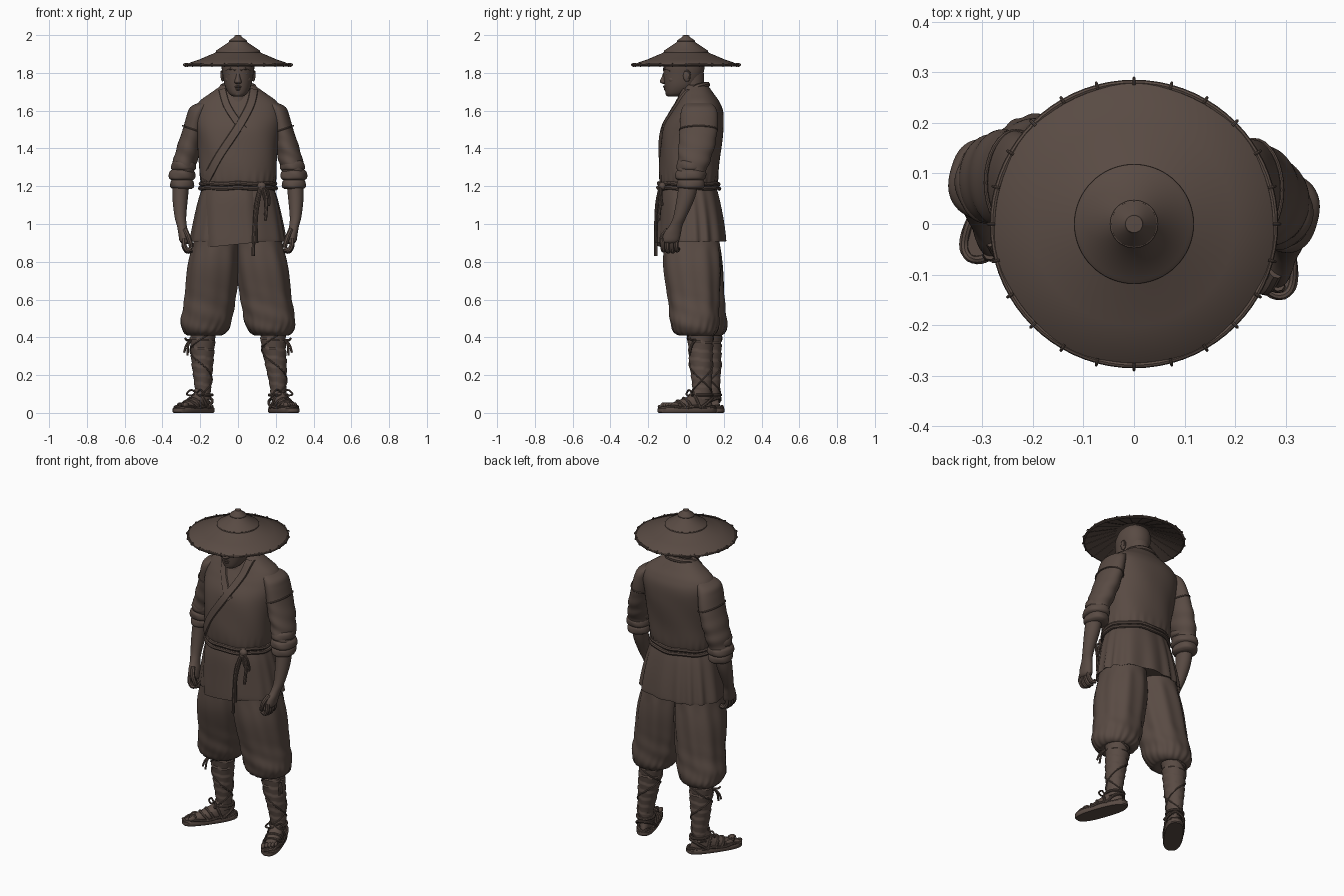
import bpy, bmesh
from math import sin, cos, tau, radians, copysign
from mathutils import Matrix, Vector

if "Cube" in bpy.data.objects:
    bpy.data.objects.remove(bpy.data.objects["Cube"])

brown = bpy.data.materials.new("dark_brown")
brown.use_nodes = True
COLOUR = (0.10, 0.07, 0.057, 1)
brown.diffuse_color = COLOUR
brown.node_tree.nodes["Principled BSDF"].inputs["Base Color"].default_value = COLOUR
made = []


def add(name, mesh, place=None):
    if place:
        mesh.transform(place)
    mesh.materials.clear()
    mesh.materials.append(brown)
    ob = bpy.data.objects.new(name, mesh)
    bpy.context.collection.objects.link(ob)
    made.append(ob)


def spline(keys, steps):
    """Smooth curve through tuples of any length."""
    out = []
    for i in range(len(keys) - 1):
        a, b, c, d = (keys[max(0, min(len(keys) - 1, i + k))] for k in (-1, 0, 1, 2))
        for j in range(steps):
            t = j / steps
            out.append(tuple(q + t * (r - p) / 2 + t * t * (p - 2.5 * q + 2 * r - s / 2)
                             + t ** 3 * (s - p + 3 * (q - r)) / 2
                             for p, q, r, s in zip(a, b, c, d)))
    return out + [tuple(keys[-1])]


def from_rows(name, rows, closed, place=None):
    bm = bmesh.new()
    vs = [[bm.verts.new(p) for p in row] for row in rows]
    n = len(vs[0])
    for lo, hi in zip(vs, vs[1:]):
        for i in range(n if closed else n - 1):
            j = (i + 1) % n
            bm.faces.new((lo[i], lo[j], hi[j], hi[i]))
    if closed:
        bm.faces.new(vs[0])
        bm.faces.new(vs[-1])
    bmesh.ops.recalc_face_normals(bm, faces=bm.faces[:])
    mesh = bpy.data.meshes.new(name)
    bm.to_mesh(mesh)
    bm.free()
    add(name, mesh, place)


def loft(name, keys, steps=5, n=48, power=2, fold=None, place=None):
    """Stack of rings (centre x, centre y, z, half width, half depth)."""
    rows = []
    for cx, cy, z, rx, ry in spline(keys, steps):
        row = []
        for i in range(n):
            a = tau * i / n
            f = 1 + (fold(a, z) if fold else 0)
            c, s = (copysign(abs(v) ** (2 / power), v) for v in (cos(a), sin(a)))
            row.append((cx + rx * c * f, cy + ry * s * f, z))
        rows.append(row)
    from_rows(name, rows, True, place)


def tube(name, points, radius, closed=False, place=None):
    cu = bpy.data.curves.new(name, 'CURVE')
    cu.dimensions, cu.bevel_depth, cu.bevel_resolution = '3D', radius, 2
    cu.use_fill_caps = True
    pts = points if closed else spline(points, 4)
    sp = cu.splines.new('POLY')
    sp.points.add(len(pts) - 1)
    for p, co in zip(sp.points, pts):
        p.co = (*co, 1)
    sp.use_cyclic_u = closed
    tmp = bpy.data.objects.new(name, cu)
    bpy.context.collection.objects.link(tmp)
    mesh = bpy.data.meshes.new_from_object(tmp.evaluated_get(bpy.context.evaluated_depsgraph_get()))
    bpy.data.objects.remove(tmp)
    add(name, mesh, place)


def ball(name, centre, size, place=None):
    bm = bmesh.new()
    bmesh.ops.create_uvsphere(bm, u_segments=16, v_segments=10, radius=1)
    mesh = bpy.data.meshes.new(name)
    bm.to_mesh(mesh)
    bm.free()
    mesh.transform(Matrix.Translation(centre) @ Matrix.Diagonal((*size, 1)))
    add(name, mesh, place)


def loop(rx, ry, cx, cy, z, n=48, wave=0.0):
    return [(cx + rx * cos(tau * i / n), cy + ry * sin(tau * i / n), z + wave * sin(tau * i / n * 7))
            for i in range(n)]


def front(rings, x, z):
    """Front surface depth of a ring stack."""
    cx, cy, _, rx, ry = min(rings, key=lambda r: abs(r[2] - z))
    return cy - ry * max(0, 1 - abs((x - cx) / rx) ** 2.3) ** (1 / 2.3)


def ribbon(name, rings, path, width, lift):
    pts, rows = [Vector(p) for p in spline(path, 6)], []
    for i, p in enumerate(pts):
        t = (pts[min(i + 1, len(pts) - 1)] - pts[max(i - 1, 0)]).normalized()
        row = []
        for k in range(-5, 6):
            q = p + Vector((t.y, -t.x)) * width * k / 5
            row.append((q.x, front(rings, q.x, q.y) + (0.006 if abs(k) == 5 else -lift), q.y))
        rows.append(row)
    from_rows(name, rows, False)


def fade(z, lo, hi):
    return max(0, min(1, (z - lo) / (hi - lo)))


# Straw hat with hollow underside, bands and rim stitches
hat = [(.002, 2), (.017, 1.999), (.02, 1.99), (.044, 1.974), (.047, 1.964), (.11, 1.922), (.117, 1.916),
       (.118, 1.908), (.2, 1.873), (.28, 1.845), (.285, 1.838), (.275, 1.834), (.1, 1.9), (.01, 1.955)]
loft("hat", [(0, 0, z, r, r) for r, z in hat], steps=1, n=72)
tube("hat_rim", loop(.279, .279, 0, 0, 1.842, 72, .002), .006, True)
tube("hat_band", loop(.115, .115, 0, 0, 1.914), .003, True)
tube("hat_top_band", loop(.045, .045, 0, 0, 1.968), .003, True)
for i in range(24):
    turn = Matrix.Rotation(tau * i / 24, 4, 'Z')
    tube("rim_stitch", [(.275, 0, 1.849), (.284, 0, 1.848), (.288, 0, 1.84), (.275, 0, 1.833)], .003, place=turn)
    tube("hat_under_rib", [(.1, 0, 1.9), (.272, 0, 1.835)], .002, place=turn)

# Head, neck and face
loft("head", [(0, -.065, 1.675, .025, .03), (0, -.05, 1.69, .048, .057), (0, -.03, 1.73, .069, .084),
              (0, -.015, 1.79, .081, .104), (0, -.01, 1.84, .087, .108), (0, 0, 1.89, .078, .088),
              (0, 0, 1.92, .045, .05), (0, 0, 1.935, .01, .01)], power=2.2)
loft("neck", [(0, .03, 1.6, .075, .085), (0, .028, 1.68, .062, .068), (0, .03, 1.8, .066, .066)])
loft("nose", [(0, -.105, 1.742, .012, .018), (0, -.112, 1.752, .02, .027), (0, -.11, 1.775, .013, .02),
              (0, -.105, 1.815, .009, .01)], n=16)
tube("upper_lip", [(-.026, -.095, 1.722), (0, -.116, 1.727), (.026, -.095, 1.722)], .006)
tube("lower_lip", [(-.02, -.095, 1.715), (0, -.111, 1.714), (.02, -.095, 1.715)], .007)
ball("chin", (0, -.088, 1.69), (.025, .02, .016))
for s in (-1, 1):
    ball("eye", (s * .036, -.097, 1.796), (.016, .012, .009))
    tube("brow", [(s * .012, -.115, 1.814), (s * .038, -.108, 1.822), (s * .062, -.082, 1.812)], .007)
    ball("cheek", (s * .046, -.072, 1.765), (.022, .022, .02))
    ball("ear", (s * .082, .005, 1.785), (.01, .02, .032))
    tube("ear_edge", [(s * .082, -.008, 1.768), (s * .088, .018, 1.775), (s * .089, .018, 1.805), (s * .083, -.01, 1.81)], .004)

# Wrapped jacket: body, collar, lapels
torso = [(0, .015, 1.18, .18, .14), (0, .015, 1.24, .2, .155), (0, .02, 1.35, .208, .16), (0, .038, 1.5, .222, .16),
         (0, .06, 1.59, .228, .138), (0, .066, 1.645, .208, .112), (0, .061, 1.69, .15, .086), (0, .055, 1.735, .085, .06)]
loft("jacket_body", torso, 7, 96, 2.3,
     lambda a, z: .022 * sin(26 * a) * (1 - fade(z, 1.2, 1.29)) + .009 * sin(5 * a + 22 * z) * (1 - fade(z, 1.5, 1.65)))
body_rings = spline(torso, 20)
ribbon("under_lapel", body_rings, [(-.085, 1.715), (-.06, 1.63), (-.01, 1.55), (.03, 1.5)], .021, .008)
ribbon("over_lapel", body_rings, [(.085, 1.715), (.065, 1.63), (0, 1.51), (-.1, 1.36), (-.17, 1.23)], .024, .013)
tube("collar", [(.086, .015, 1.7), (.083, .06, 1.725), (.05, .1, 1.735), (0, .112, 1.738),
                (-.05, .1, 1.735), (-.083, .06, 1.725), (-.086, .015, 1.7)], .016)

# Jacket skirt with pleats and front flap
skirt = [(0, .015, 1.21, .182, .14), (0, .02, 1.13, .208, .156), (0, .028, 1.02, .232, .168),
         (0, .032, .912, .25, .176), (0, .032, .925, .24, .166)]
loft("jacket_skirt", skirt, 6, 120, 2.3,
     lambda a, z: (.024 if sin(a) > 0 else .008) * sin(15 * a + 2 * sin(3 * a)) * (.4 + fade(1.2 - z, 0, .25)))
ribbon("front_flap", spline(skirt[:4], 20), [(-.045, 1.19), (-.04, 1.05), (-.025, .89)], .135, .013)

# Rope belt with knot and hanging ends
for z, grow in ((1.213, 0), (1.19, .004)):
    tube("belt_rope", loop(.197 + grow, .158 + grow, 0, .014, z, 64, .003), .011, True)
ball("belt_knot", (.125, -.125, 1.2), (.024, .02, .022))
tube("belt_end_long", [(.12, -.135, 1.2), (.095, -.155, 1.1), (.085, -.16, .95), (.08, -.16, .83)], .009)
tube("belt_end_second", [(.125, -.135, 1.2), (.1, -.16, 1.05), (.095, -.158, .9)], .007)
tube("belt_end_short", [(.13, -.13, 1.2), (.15, -.135, 1.13), (.145, -.145, 1.02)], .009)
tube("belt_bow", [(.125, -.135, 1.2), (.16, -.135, 1.17), (.165, -.125, 1.1), (.14, -.14, 1.13), (.125, -.135, 1.2)], .006)


# Arms: sleeve, rolled cuffs, forearm, hand
def arm(s, shift, side):
    def put(keys):
        return [(s * k[0], k[1] + shift * (1 - fade(k[2], 1.25, 1.6)), *k[2:]) for k in keys]
    loft(side + "_sleeve", put([(.165, .066, 1.645, .035, .06), (.2, .068, 1.62, .051, .086),
                                (.217, .07, 1.58, .053, .098), (.235, .07, 1.5, .058, .1), (.265, .06, 1.39, .064, .094),
                                (.288, .045, 1.3, .062, .08), (.298, .037, 1.24, .056, .07)]), 8,
         fold=lambda a, z: .04 * sin(75 * z + 2 * sin(a + 1) + a) * (1 - fade(z, 1.35, 1.5)))
    tube(side + "_sleeve_seam", put([(.235 + .058 * cos(tau * i / 32), .07 + .1 * sin(tau * i / 32),
                                      1.5 + .02 * cos(tau * i / 32)) for i in range(32)]), .004, True)
    for z, r in ((1.305, .062), (1.255, .068), (1.21, .062)):
        c = .296 if z < 1.3 else .288
        loft(side + "_cuff_roll", put([(c, .037, z + .03, r - .012, r), (c, .037, z + .015, r, r + .012),
                                       (c, .036, z - .012, r + .002, r + .012), (c, .036, z - .025, r - .014, r - .004)]),
             fold=lambda a, h: .03 * sin(4 * a + 50 * h))
    loft(side + "_forearm_and_palm", put([(.3, .03, 1.24, .045, .052), (.306, .012, 1.14, .041, .048),
                                          (.305, -.02, 1.04, .031, .035), (.297, -.042, .99, .026, .035),
                                          (.288, -.06, .95, .028, .045), (.282, -.07, .91, .027, .045),
                                          (.278, -.07, .895, .014, .03)]), n=32)
    for i in range(4):
        y, drop = -.108 + .024 * i, .006 * (i in (1, 2))
        tube(side + "_finger", put([(.285, y, .925), (.286, y - .004, .89 - drop), (.27, y, .862 - drop),
                                    (.246, y + .004, .868 - drop)]), .013)
    tube(side + "_thumb", put([(.28, -.085, .97), (.264, -.113, .935), (.252, -.115, .9), (.247, -.108, .88)]), .013)


# Legs: baggy trousers, bound shins, straw sandals
def leg(s, shift, ankle_x, turn, side):
    def put(keys):
        return [(s * k[0], k[1] + shift * (1 - fade(k[2], .45, .85)), *k[2:]) for k in keys]
    loft(side + "_trouser_leg", put([(.105, .03, 1, .115, .135), (.113, .032, .9, .123, .146), (.128, .034, .77, .138, .152),
                                     (.149, .042, .6, .135, .136), (.168, .046, .49, .135, .13),
                                     (.174, .05, .435, .118, .118), (.178, .055, .41, .088, .088),
                                     (.18, .06, .42, .06, .06)]), 7, 96, 2.2,
         lambda a, z: (.028 if sin(a) > 0 else .018) * sin(9 * a + 5 * z) * fade(z, .45, .6) * (1 - fade(z, .85, .92))
         + .024 * sin(19 * a + 8 * sin(9 * z)) * (1 - fade(z, .42, .53))
         + .016 * sin(60 * z + 3 * a) * (1 - fade(z, .55, .7)))
    shin = [(.185, .075, .45, .068, .066), (.188, .077, .36, .065, .066), ((.19 + ankle_x) / 2, .08, .25, .056, .06),
            (ankle_x, .085, .13, .043, .05), (ankle_x, .085, .07, .042, .05)]
    loft(side + "_shin_wrap", put(shin), 14, fold=lambda a, z: .09 * ((z / .047 + a / tau) % 1) - .04)
    rings = spline(put(shin), 8)
    for sign in (-1, 1):
        path = [(r[0] + (r[3] + .002) * cos(sign * .3 * i), r[1] + (r[4] + .002) * sin(sign * .3 * i), r[2])
                for i, r in enumerate(rings)]
        tube(side + "_shin_cord", path, .004)
    for dx, dz in ((.03, -.06), (.012, -.075), (.025, .015)):
        tube(side + "_shin_tie", put([(.25, .05, .385), (.258 + dx / 2, .03, .38 + dz / 3), (.255 + dx, .02, .38 + dz)]), .006)
    # Sandal is built along -y, then turned outwards
    at = Matrix.Translation((s * ankle_x, .087 + shift, 0)) @ Matrix.Rotation(s * radians(turn), 4, 'Z')
    loft(side + "_sandal_sole", [(0, -.086, 0, .051, .157), (0, -.086, .006, .055, .163), (0, -.086, .024, .055, .163),
                                 (0, -.086, .03, .05, .157)], 1, power=2.6, place=at)
    tube(side + "_sandal_braid", loop(.052, .157, 0, -.086, .03, 48, .004), .008, True, at)
    loft(side + "_foot", [(0, -.075, .025, .041, .135), (0, -.068, .045, .042, .122), (0, -.045, .066, .04, .092),
                          (0, -.015, .09, .039, .06), (0, 0, .13, .04, .046)], place=at)
    for i in range(5):
        x = s * (.016 * i - .032)
        ball(side + "_toe", (x, -.202 + .009 * i, .042), (.013 - .001 * i, .024, .014), at)
    for y, h in ((-.14, .064), (-.105, .078), (-.06, .098)):
        tube(side + "_sandal_strap", [(-.053, y + .03, .025), (-.036, y + .01, h * .8), (0, y, h),
                                      (.036, y + .01, h * .8), (.053, y + .03, .025)], .008, place=at)
    tube(side + "_ankle_strap", loop(.047, .053, 0, 0, .095), .008, True, at)
    tube(side + "_heel_strap", [(-.05, -.03, .025), (-.046, .02, .06), (0, .055, .08), (.046, .02, .06), (.05, -.03, .025)],
         .008, place=at)
    for x in (-1, 1):
        tube(side + "_sandal_bow", [(0, -.06, .105), (x * .03, -.065, .122), (x * .055, -.07, .1), (x * .03, -.07, .092),
                                    (0, -.06, .102)], .005, place=at)


arm(1, -.012, "left")
arm(-1, .05, "right")
leg(1, 0, .213, 20, "left")
leg(-1, .045, .186, 35, "right")

# Smooth shading with sharp edges kept
for ob in bpy.context.selected_objects:
    ob.select_set(False)
for ob in made:
    ob.select_set(True)
bpy.context.view_layer.objects.active = made[0]
bpy.ops.object.shade_smooth_by_angle(angle=radians(40))
